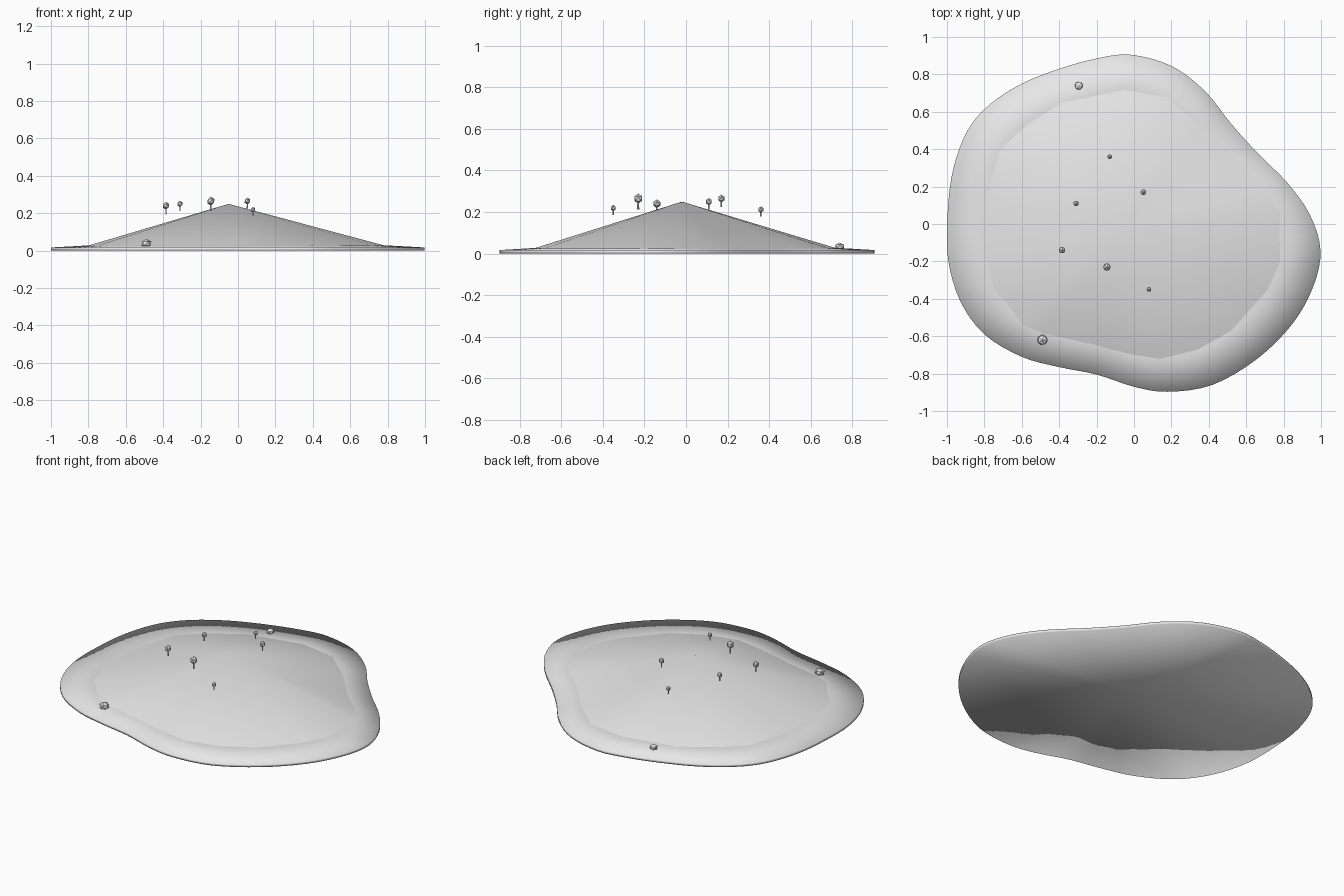
import bpy, bmesh, math
from mathutils import Vector

if "Cube" in bpy.data.objects:
    bpy.data.objects.remove(bpy.data.objects["Cube"])

grey = bpy.data.materials.new("plain grey")
grey.diffuse_color = (0.8, 0.8, 0.8, 1)
grey.use_nodes = True
grey.node_tree.nodes["Principled BSDF"].inputs["Base Color"].default_value = grey.diffuse_color

# Shoreline and hill foot, clockwise from the back
SHORE = [(-0.02, 0.905), (0.2, 0.845), (0.38, 0.71), (0.52, 0.535), (0.66, 0.38), (0.82, 0.22),
         (0.94, 0.05), (0.997, -0.14), (0.96, -0.33), (0.85, -0.53), (0.66, -0.72), (0.42, -0.86),
         (0.18, -0.897), (0, -0.87), (-0.2, -0.805), (-0.4, -0.765), (-0.6, -0.71), (-0.8, -0.59),
         (-0.93, -0.41), (-0.995, -0.18), (-0.995, 0.08), (-0.965, 0.3), (-0.89, 0.5),
         (-0.77, 0.64), (-0.6, 0.75), (-0.4, 0.83), (-0.2, 0.885)]
FOOT = [(-0.05, 0.72), (0.18, 0.68), (0.36, 0.52), (0.52, 0.33), (0.68, 0.18), (0.78, 0.06), (0.785, -0.2),
        (0.72, -0.35), (0.52, -0.575), (0.34, -0.675), (0.14, -0.725), (-0.01, -0.7), (-0.22, -0.645),
        (-0.49, -0.585), (-0.59, -0.54), (-0.75, -0.35), (-0.8, -0.15), (-0.79, 0.15), (-0.72, 0.4),
        (-0.575, 0.53), (-0.39, 0.65)]


def smooth_loop(points, steps):
    """Closed Catmull-Rom curve through the points."""
    p = [Vector(q) for q in points]
    n, out = len(p), []
    for i in range(n):
        a, b, c, d = (p[(i + k) % n] for k in (-1, 0, 1, 2))
        for s in range(steps):
            t = s / steps
            out.append(0.5 * (2 * b + (c - a) * t + (2 * a - 5 * b + 4 * c - d) * t * t
                              + (3 * b - a - 3 * c + d) * t ** 3))
    return out


def finish(name, bm, smooth):
    bmesh.ops.recalc_face_normals(bm, faces=bm.faces)
    for f in bm.faces:
        f.smooth = smooth
    mesh = bpy.data.meshes.new(name)
    bm.to_mesh(mesh)
    bm.free()
    mesh.materials.append(grey)
    obj = bpy.data.objects.new(name, mesh)
    bpy.context.collection.objects.link(obj)
    return obj


def lofted(name, rings, bottom, top):
    """Stack of closed rings, fanned shut to a bottom and a top point."""
    bm = bmesh.new()
    loops = [[bm.verts.new((p.x, p.y, z)) for p in pts] for pts, z in rings]
    n = len(loops[0])
    for lo, hi in zip(loops, loops[1:]):
        for i in range(n):
            j = (i + 1) % n
            bm.faces.new((lo[i], lo[j], hi[j], hi[i]))
    for loop, tip in ((loops[0], bottom), (loops[-1], top)):
        if tip:
            v = bm.verts.new(tip)
            for i in range(n):
                bm.faces.new((loop[i], loop[(i + 1) % n], v))
    return finish(name, bm, smooth=True)


def blob(name, center, radius, height):
    """Faceted low-poly ball, stretched to a half height."""
    bm = bmesh.new()
    bmesh.ops.create_icosphere(bm, subdivisions=1, radius=1)
    bmesh.ops.scale(bm, vec=(radius, radius, height), verts=bm.verts)
    bmesh.ops.translate(bm, vec=center, verts=bm.verts)
    return finish(name, bm, smooth=False)


# Flat sandy base with a gently rising top
shore = smooth_loop(SHORE, 4)
inner = [p * 0.8 for p in shore]
lofted("beach", [(shore, 0), (shore, 0.017), (inner, 0.028)], (0, 0, 0), (0, 0, 0.028))

# Hill rising to a single peak
lofted("hill", [([Vector(p) for p in FOOT], 0.027)], None, (-0.05, -0.02, 0.25))

# Trees: x, y, canopy height, canopy radius
TREES = [(-0.13, 0.36, 0.212, 0.014), (0.05, 0.17, 0.265, 0.017), (-0.31, 0.11, 0.25, 0.016),
         (-0.385, -0.14, 0.24, 0.019), (-0.145, -0.23, 0.265, 0.022), (0.08, -0.35, 0.219, 0.014)]
for i, (x, y, z, r) in enumerate(TREES, 1):
    blob(f"canopy_{i}", (x, y, z), r, r * 1.1)
    bm = bmesh.new()
    bmesh.ops.create_cone(bm, cap_ends=True, segments=6, radius1=r * 0.24, radius2=r * 0.18,
                          depth=r * 2.2)
    bmesh.ops.translate(bm, vec=(x, y, z - r * 1.3), verts=bm.verts)
    finish(f"trunk_{i}", bm, smooth=False)

# Boulders on the shore
blob("front_boulder", (-0.49, -0.62, 0.038), 0.03, 0.024)
blob("back_boulder", (-0.295, 0.74, 0.035), 0.024, 0.018)
